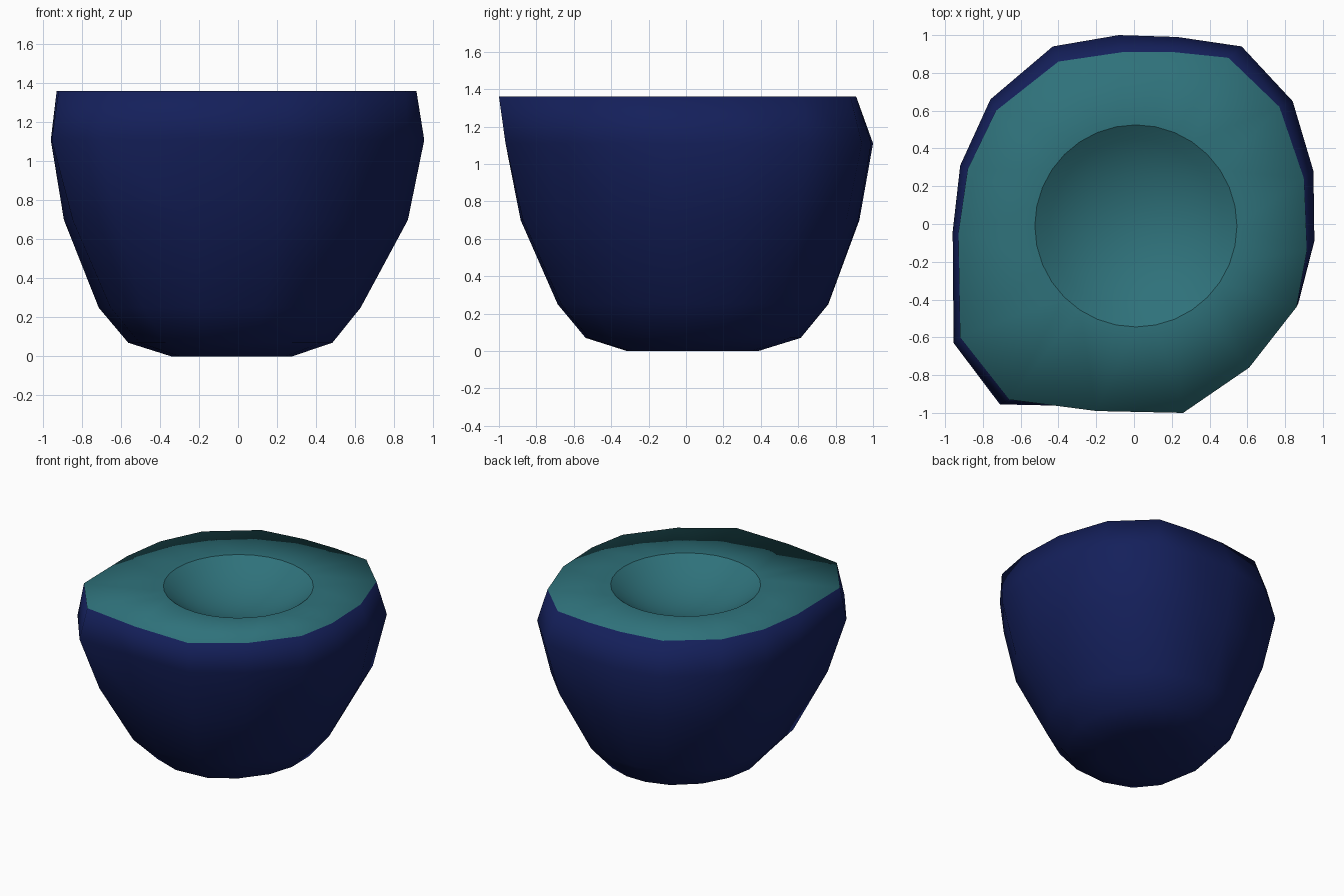
import bpy, bmesh, math

if "Cube" in bpy.data.objects:
    bpy.data.objects.remove(bpy.data.objects["Cube"])

# Uneven 16-sided outlines: widest ring (z 1.11) and flat upper rim (z 1.36)
WIDE = [(-.08, 1.0), (.23, .99), (.57, .94), (.84, .65), (.95, .28), (.955, -.09),
        (.87, -.42), (.59, -.74), (.25, -.965), (-.24, -.965), (-.71, -.955),
        (-.955, -.63), (-.96, -.04), (-.92, .31), (-.76, .66), (-.43, .94)]
RIM = [(-.06, .91), (.21, .91), (.50, .88), (.77, .62), (.90, .24), (.915, -.14),
       (.86, -.44), (.61, -.76), (.26, -1.0), (-.20, -.99), (-.66, -.93),
       (-.92, -.60), (-.93, -.05), (-.88, .29), (-.73, .60), (-.40, .86)]
TOP = 1.36


def material(name, color):
    m = bpy.data.materials.new(name)
    m.diffuse_color = (*color, 1)
    m.use_nodes = True
    m.node_tree.nodes["Principled BSDF"].inputs["Base Color"].default_value = m.diffuse_color
    return m


def blend(rx, ry, scale, weight, cx, cy, skew=.04):
    """Ring between a skewed ellipse and the scaled wide outline."""
    pts = []
    for x, y in WIDE:
        a = math.atan2(y, x)
        k = 1 + skew * math.sin(2 * a)
        pts.append((weight * scale * x + (1 - weight) * (cx + k * rx * math.cos(a)),
                    weight * scale * y + (1 - weight) * (cy + k * ry * math.sin(a))))
    return pts


def add_ring(bm, pts, z):
    return [bm.verts.new((x, y, z)) for x, y in pts]


def join(bm, a, b, mat):
    n = len(a)
    for i in range(n):
        j = (i + 1) % n
        bm.faces.new((a[i], a[j], b[j], b[i])).material_index = mat


bm = bmesh.new()

# Rounded outer body
rings = [add_ring(bm, blend(.31, .355, 0, 0, -.03, .035), 0),
         add_ring(bm, blend(.525, .59, .55, .2, -.045, .045), .07),
         add_ring(bm, blend(.665, .74, .72, .35, -.06, .05), .25),
         add_ring(bm, blend(.87, .90, .93, .65, -.02, .03), .70),
         add_ring(bm, WIDE, 1.11),
         add_ring(bm, RIM, TOP)]
bm.faces.new(rings[0])
for lower, upper in zip(rings, rings[1:]):
    join(bm, lower, upper, 0)

# Round hollow: spherical cap sunk into the top
N, R, DEPTH, STEPS = 32, .535, .19, 6
sphere_r = (R * R + DEPTH * DEPTH) / (2 * DEPTH)
half = math.asin(R / sphere_r)
hollow = []
for s in range(STEPS):
    t = half * (1 - s / STEPS)
    r = sphere_r * math.sin(t)
    z = TOP - DEPTH + sphere_r * (1 - math.cos(t))
    hollow.append(add_ring(bm, [(.01 + r * math.cos(math.tau * i / N),
                                 -.01 + r * math.sin(math.tau * i / N)) for i in range(N)], z))
for a, b in zip(hollow, hollow[1:]):
    join(bm, a, b, 1)
centre = bm.verts.new((.01, -.01, TOP - DEPTH))
for i in range(N):
    bm.faces.new((hollow[-1][i], hollow[-1][(i + 1) % N], centre)).material_index = 1

# Flat top between rim and hollow
edges = [bm.edges.get((loop[i], loop[i - 1])) for loop in (rings[-1], hollow[0])
         for i in range(len(loop))]
fill = bmesh.ops.triangle_fill(bm, use_beauty=True, use_dissolve=False, edges=edges)
for g in fill["geom"]:
    if isinstance(g, bmesh.types.BMFace):
        g.material_index = 1

# Smooth shading with a crisp lip around the hollow
bmesh.ops.recalc_face_normals(bm, faces=bm.faces)
for f in bm.faces:
    f.smooth = True
for i in range(N):
    bm.edges.get((hollow[0][i], hollow[0][i - 1])).smooth = False

mesh = bpy.data.meshes.new("hollowed_bowl")
bm.to_mesh(mesh)
bm.free()
mesh.materials.append(material("dark_blue", (.007, .014, .104)))
mesh.materials.append(material("teal", (.028, .167, .196)))
obj = bpy.data.objects.new("hollowed_bowl", mesh)
bpy.context.collection.objects.link(obj)
